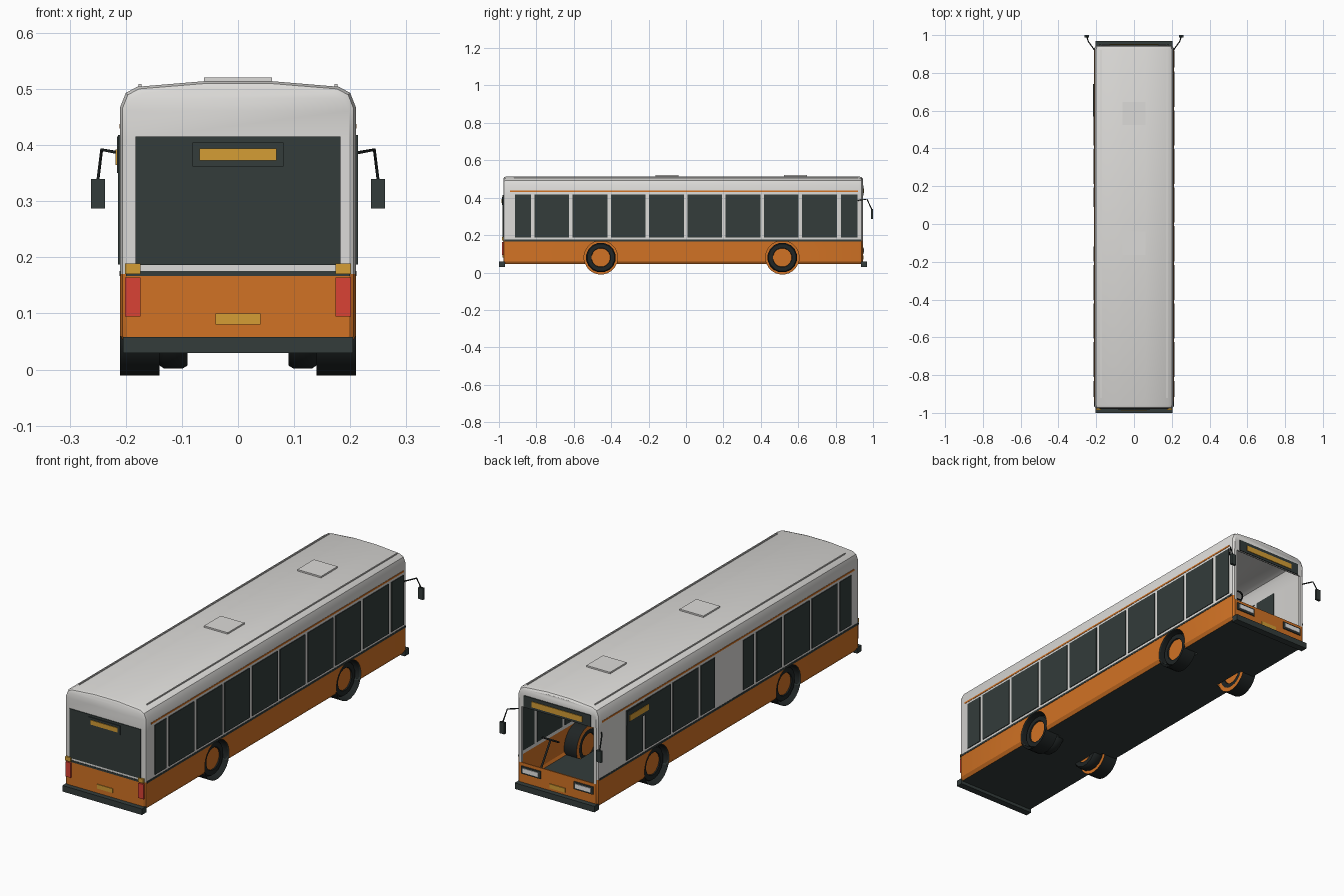
import bpy, bmesh, math
from mathutils import Vector

cube = bpy.data.objects.get("Cube")
if cube:
    bpy.data.objects.remove(cube, do_unlink=True)


def material(name, r, g, b):
    m = bpy.data.materials.new(name)
    m.use_nodes = True
    m.diffuse_color = (r, g, b, 1)
    m.node_tree.nodes["Principled BSDF"].inputs["Base Color"].default_value = (r, g, b, 1)
    return m


WHITE = material("body white", .72, .71, .69)
ORANGE = material("body orange", .64, .17, .018)
DARK = material("dark glass and trim", .033, .045, .043)
TYRE = material("tyre black", .014, .018, .018)
AMBER = material("amber", .66, .34, .035)
RED = material("lamp red", .7, .055, .035)
LAMP = material("headlamp white", .85, .85, .85)


def finish(name, bm, mats, angle=None):
    me = bpy.data.meshes.new(name)
    bmesh.ops.recalc_face_normals(bm, faces=bm.faces)
    bm.to_mesh(me)
    bm.free()
    for m in mats:
        me.materials.append(m)
    ob = bpy.data.objects.new(name, me)
    bpy.context.collection.objects.link(ob)
    if angle:
        smooth(ob, angle)
    return ob


def smooth(ob, angle):
    bpy.ops.object.select_all(action='DESELECT')
    ob.select_set(True)
    bpy.context.view_layer.objects.active = ob
    bpy.ops.object.shade_smooth_by_angle(angle=math.radians(angle))


def box(name, xs, ys, zs, mat):
    bm = bmesh.new()
    bmesh.ops.create_cube(bm, size=1)
    for v in bm.verts:
        for i, (lo, hi) in enumerate((xs, ys, zs)):
            v.co[i] = lo if v.co[i] < 0 else hi
    return finish(name, bm, [mat])


def lathe_x(name, x, y, z, profile, mats, sides=24, pick=None, closed=True):
    """Spin (radius, offset along x) points around the x axis."""
    bm = bmesh.new()
    rings = []
    for r, off in profile:
        rings.append([bm.verts.new((x + off, y + r * math.cos(a), z + r * math.sin(a)))
                      for a in (2 * math.pi * (i + .5) / sides for i in range(sides))])
    for k in range(len(rings) - 1):
        for i in range(sides):
            j = (i + 1) % sides
            f = bm.faces.new((rings[k][i], rings[k][j], rings[k + 1][j], rings[k + 1][i]))
            f.material_index = pick(k) if pick else 0
    if closed:
        for ring in (rings[0], rings[-1]):
            bm.faces.new(ring).material_index = len(mats) - 1
    return finish(name, bm, mats, 35)


def tube(name, pts, radius, mat, cyclic=False):
    cu = bpy.data.curves.new(name, 'CURVE')
    cu.dimensions = '3D'
    cu.bevel_depth = radius
    cu.bevel_resolution = 1
    cu.use_fill_caps = True
    sp = cu.splines.new('POLY')
    sp.points.add(len(pts) - 1)
    for p, co in zip(sp.points, pts):
        p.co = (*co, 1)
    sp.use_cyclic_u = cyclic
    cu.materials.append(mat)
    ob = bpy.data.objects.new(name, cu)
    bpy.context.collection.objects.link(ob)
    return ob


# Body shell: half section lofted along the length, open at the windscreen
half = [(.2, .045), (.21, .06), (.21, .15), (.21, .17), (.21, .41), (.21, .468),
        (.2, .493), (.18, .504), (.06, .514)]
stations = [(-.977, .012), (-.972, .004), (-.96, 0), (.925, 0), (.939, .004), (.945, .012)]
bm = bmesh.new()
loops = []
for y, inset in stations:
    k = 1 - inset / .21
    side = [(x * k, z - inset * max(0, (z - .41) / .1)) for x, z in half]
    loops.append([[bm.verts.new((s * x, y, z)) for x, z in side] for s in (-1, 1)])
top = len(half) - 1


def height_colour(i):
    return 1 if i < 3 else 0


for a, b in zip(loops, loops[1:]):
    for s in (0, 1):
        for i in range(top):
            bm.faces.new((a[s][i], a[s][i + 1], b[s][i + 1], b[s][i])).material_index = height_colour(i)
    bm.faces.new((a[0][0], a[1][0], b[1][0], b[0][0])).material_index = 2
    bm.faces.new((a[0][top], a[1][top], b[1][top], b[0][top]))
for end, gap in ((loops[0], ()), (loops[-1], (2, 3))):
    for i in range(top):
        if i not in gap:
            f = bm.faces.new((end[0][i], end[1][i], end[1][i + 1], end[0][i + 1]))
            f.material_index = height_colour(i)
body = finish("body_shell", bm, [WHITE, ORANGE, DARK])
mod = body.modifiers.new("thickness", 'SOLIDIFY')
mod.thickness = .006
mod.offset = -1

# Wheel arch openings
AXLES = {"rear": -.455, "front": .515}
cutters = []
for y in AXLES.values():
    for s in (-1, 1):
        c = lathe_x("arch_cutter", s * .18, y, .08, [(.09, -.055), (.09, .055)], [DARK])
        c.hide_render = True
        cutters.append(c)
        mod = body.modifiers.new("arch", 'BOOLEAN')
        mod.operation = 'DIFFERENCE'
        mod.solver = 'EXACT'
        mod.object = c
bpy.context.view_layer.objects.active = body
for name in [m.name for m in body.modifiers]:
    bpy.ops.object.modifier_apply(modifier=name)
for c in cutters:
    bpy.data.objects.remove(c, do_unlink=True)
smooth(body, 32)

# Wheels, arch liners and inner flanges
tyre = [(.05, -.02), (.052, -.025), (.074, -.025), (.08, -.016), (.08, .016),
        (.074, .025), (.052, .025), (.05, .02)]
for axle, y in AXLES.items():
    for s, side in ((-1, "right"), (1, "left")):
        lathe_x(f"{axle}_{side}_wheel", s * .166, y, .08, tyre, [TYRE, ORANGE], 16)
        if axle == "rear":
            lathe_x(f"rear_{side}_inner_wheel", s * .115, y, .08, tyre, [TYRE, ORANGE], 16)
        lathe_x(f"{axle}_{side}_arch_liner", 0, y, .08,
                [(.091, s * .21), (.091, s * .14), (.072, s * .14)],
                [TYRE, ORANGE], 24, pick=lambda k: k, closed=False)

# Side windows: ten bays, with two door gaps on the -x side
pitch = .2045
bays = [(-.915, -.83)] + [(-.811 + i * pitch, -.625 + i * pitch) for i in range(8)] + [(.828, .918)]
doors = ((-.12, .09), (.74, .95))
for s, side in ((1, "left"), (-1, "right")):
    xs = sorted((s * .202, s * .2135))
    for n, (lo, hi) in enumerate(bays):
        if s < 0:
            for d0, d1 in doors:
                if d0 < hi <= d1:
                    hi = d0
                elif d0 <= lo < d1:
                    lo = d1
        if hi - lo > .02:
            box(f"{side}_window_{n}", xs, (lo, hi), (.187, .418), DARK)
    thin = sorted((s * .209, s * .2115))
    box(f"{side}_belt_stripe", thin, (-.97, .935), (.167, .176), DARK)
    box(f"{side}_upper_stripe", thin, (-.94, .92), (.43, .438), ORANGE)
    box(f"{side}_roof_gutter", sorted((s * .172, s * .177)), (-.92, .92), (.5, .509), WHITE)
    # Windscreen pillars
    box(f"{side}_pillar", sorted((s * .186, s * .2)), (.936, .945), (.15, .412), WHITE)
    # Mirrors
    tube(f"{side}_mirror_arm", [(s * .205, .915, .385), (s * .243, .968, .392), (s * .25, .994, .335)],
         .003, TYRE)
    box(f"{side}_mirror", sorted((s * .237, s * .262)), (.988, 1), (.287, .34), DARK)
    # Lamps at both ends
    lamp_x = sorted((s * .174, s * .201))
    box(f"{side}_tail_lamp", lamp_x, (-.983, -.965), (.095, .164), RED)
    box(f"{side}_indicator", lamp_x, (-.985, -.965), (.17, .189), AMBER)
    box(f"{side}_headlamp_case", sorted((s * .085, s * .185)), (.94, .95), (.1, .135), DARK)
    box(f"{side}_headlamp", sorted((s * .095, s * .175)), (.94, .953), (.108, .128), LAMP)

# Side destination display
box("side_display_case", (-.216, -.205), (.57, .74), (.35, .415), DARK)
box("side_display", (-.218, -.21), (.585, .725), (.365, .392), AMBER)

# Rear window, display, stripe and plate
box("rear_window", (-.183, .183), (-.98, -.968), (.186, .415), DARK)
box("rear_display_case", (-.081, .081), (-.984, -.975), (.362, .405), DARK)
box("rear_display", (-.069, .069), (-.987, -.98), (.373, .394), AMBER)
box("rear_stripe", (-.2, .2), (-.979, -.972), (.167, .176), DARK)
box("rear_plate", (-.04, .04), (-.98, -.97), (.08, .1), AMBER)

# Front display and plate
box("front_display_case", (-.172, .172), (.936, .949), (.412, .466), DARK)
box("front_display", (-.13, .13), (.94, .952), (.424, .45), AMBER)
box("front_plate", (-.04, .04), (.94, .949), (.07, .09), AMBER)

# Bumpers
box("rear_bumper", (-.205, .205), (-1, -.968), (.03, .058), DARK)
box("front_bumper", (-.205, .205), (.935, .968), (.03, .058), DARK)

# Roof hatches
for name, y in (("rear", -.102), ("front", .585)):
    box(f"{name}_roof_hatch", (-.061, .061), (y - .061, y + .061), (.508, .521), WHITE)

# Steering wheel on its column
centre = Vector((.11, .84, .235))
u, v = Vector((1, 0, 0)), Vector((0, .85, .5))
ring = [centre + .036 * (math.cos(a) * u + math.sin(a) * v)
        for a in (math.tau * i / 20 for i in range(20))]
tube("steering_wheel", ring, .004, TYRE, True)
tube("steering_spoke", [ring[0], ring[10]], .003, TYRE)
tube("steering_column", [centre, (.11, .93, .1)], .005, TYRE)
